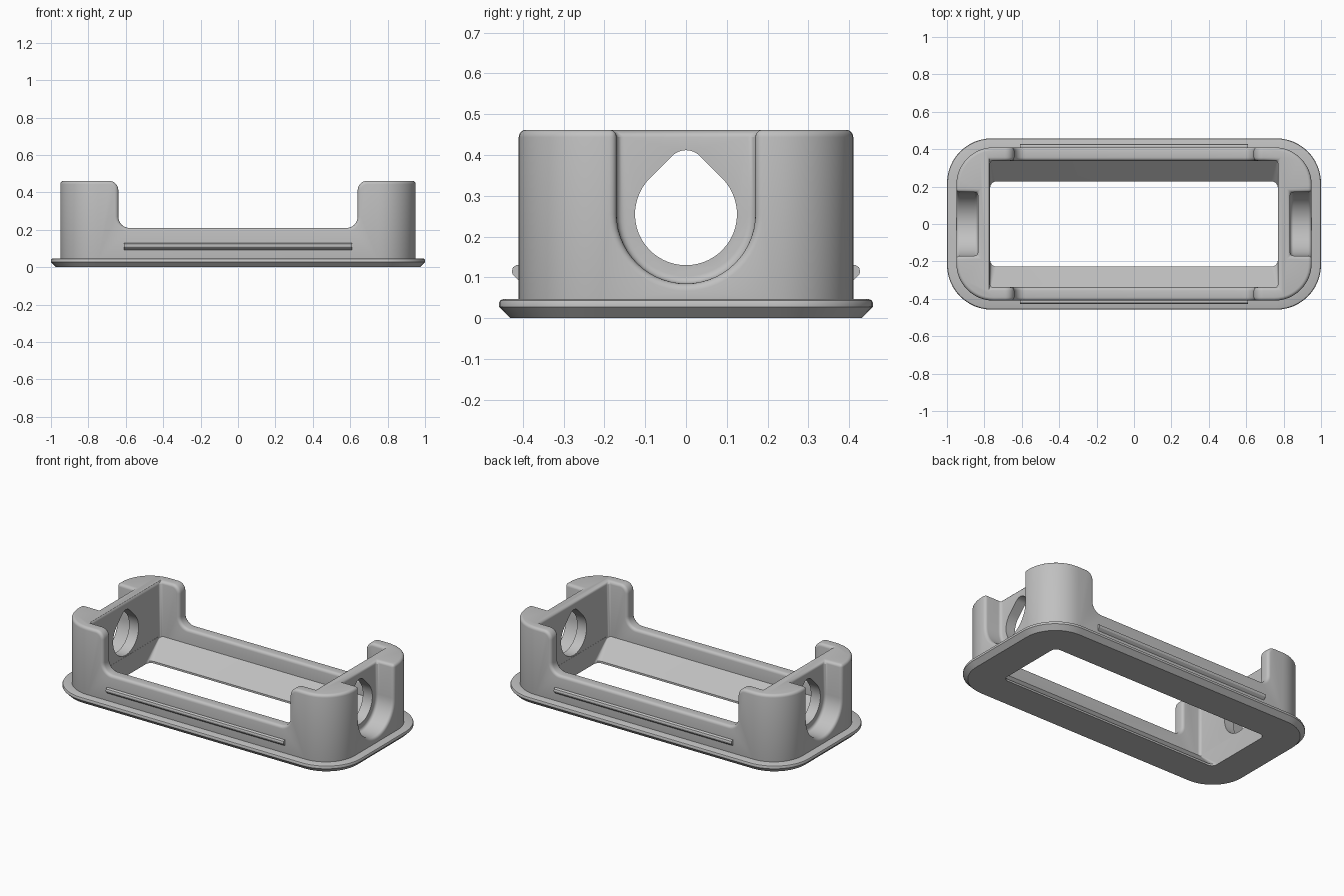
import bpy, bmesh
from math import sin, cos, radians

cube = bpy.data.objects.get("Cube")
if cube:
    bpy.data.objects.remove(cube, do_unlink=True)

grey = bpy.data.materials.new("light_grey")
grey.use_nodes = True
COLOUR = (0.53, 0.53, 0.53, 1)
grey.diffuse_color = COLOUR
grey.node_tree.nodes["Principled BSDF"].inputs["Base Color"].default_value = COLOUR


def make(name, bm):
    bmesh.ops.recalc_face_normals(bm, faces=bm.faces[:])
    mesh = bpy.data.meshes.new(name)
    bm.to_mesh(mesh)
    bm.free()
    mesh.materials.append(grey)
    obj = bpy.data.objects.new(name, mesh)
    bpy.context.collection.objects.link(obj)
    return obj


def arc(cx, cy, r, start, end, n=8):
    angles = [radians(start + (end - start) * i / n) for i in range(n + 1)]
    return [(cx + r * cos(a), cy + r * sin(a)) for a in angles]


def rounded_rect(hx, hy, r, n=12):
    pts = []
    for sx, sy, a in ((1, 1, 0), (-1, 1, 90), (-1, -1, 180), (1, -1, 270)):
        pts += arc(sx * (hx - r), sy * (hy - r), r, a, a + 90, n)
    return pts


def prism(name, pts, axis, lo, hi):
    """Extrude a profile along x, y or z."""
    place = {"x": lambda a, b, t: (t, a, b),
             "y": lambda a, b, t: (a, t, b),
             "z": lambda a, b, t: (a, b, t)}[axis]
    bm = bmesh.new()
    rings = [[bm.verts.new(place(a, b, t)) for a, b in pts] for t in (lo, hi)]
    for ring in rings:
        bm.faces.new(ring)
    for i in range(len(pts)):
        j = (i + 1) % len(pts)
        bm.faces.new((rings[0][i], rings[0][j], rings[1][j], rings[1][i]))
    return make(name, bm)


def apply(obj, mod):
    bpy.context.view_layer.objects.active = obj
    bpy.ops.object.modifier_apply(modifier=mod.name)


def cut(obj, cutter):
    mod = obj.modifiers.new("cut", "BOOLEAN")
    mod.operation = "DIFFERENCE"
    mod.solver = "EXACT"
    mod.object = cutter
    apply(obj, mod)
    bpy.data.objects.remove(cutter, do_unlink=True)


def smooth(obj):
    bpy.ops.object.select_all(action="DESELECT")
    obj.select_set(True)
    bpy.context.view_layer.objects.active = obj
    bpy.ops.object.shade_smooth_by_angle(angle=radians(30))


# Frame body: rounded block with a central cavity
body = prism("frame_body", rounded_rect(0.95, 0.41, 0.2), "z", 0.02, 0.462)
cavity = [(0.77, 0.338), (-0.77, 0.338), (-0.77, -0.338), (0.77, -0.338)]
cut(body, prism("cavity_cutter", cavity, "z", -0.2, 0.8))

# Wide notch that lowers both long walls between the corner posts
half = [(0.69, 0.6)] + arc(0.69, 0.412, 0.05, 90, 180) + arc(0.58, 0.27, 0.06, 0, -90)
notch = half + [(-x, z) for x, z in reversed(half)]
cut(body, prism("notch_cutter", notch, "y", -0.7, 0.7))

# Open-topped recess on the outside of each end
recess = [(0.17, 0.8), (-0.17, 0.8)] + arc(0, 0.255, 0.17, 180, 360, 28)
for side in (-1, 1):
    cut(body, prism("recess_cutter", recess, "x", side * 0.835, side * 1.2))

# Soft edges all round
bevel = body.modifiers.new("soft_edges", "BEVEL")
bevel.width = 0.018
bevel.segments = 4
bevel.limit_method = "ANGLE"
bevel.angle_limit = radians(35)
bevel.use_clamp_overlap = False
apply(body, bevel)

# Teardrop hole through both ends
teardrop = arc(0, 0.255, 0.125, 135, 405, 40) + arc(0, 0.364, 0.048, 45, 135)
for side in (-1, 1):
    cut(body, prism("hole_cutter", teardrop, "x", side * 0.6, side * 1.2))
smooth(body)

# Base flange with chamfered underside and sloped inner ledges: hx, hy, radius, z
sections = [
    (0.972, 0.430, 0.21, 0.0), (1.0, 0.458, 0.24, 0.028), (1.0, 0.458, 0.24, 0.038),
    (0.997, 0.455, 0.237, 0.044), (0.990, 0.448, 0.23, 0.047),
    (0.80, 0.36, 0.03, 0.047), (0.80, 0.36, 0.03, 0.122),
    (0.769, 0.339, 0.005, 0.122), (0.769, 0.228, 0.035, 0.012),
    (0.769, 0.228, 0.035, 0.0),
]
bm = bmesh.new()
rings = [[bm.verts.new((x, y, z)) for x, y in rounded_rect(hx, hy, r)]
         for hx, hy, r, z in sections]
for k, ring in enumerate(rings):
    after = rings[(k + 1) % len(rings)]
    for i in range(len(ring)):
        j = (i + 1) % len(ring)
        bm.faces.new((ring[i], ring[j], after[j], after[i]))
flange = make("base_flange", bm)
smooth(flange)

# Snap ridge along each long side
for name, side in (("front_snap_ridge", -1), ("back_snap_ridge", 1)):
    profile = [(0.40, 0.088), (0.41, 0.093), (0.425, 0.107), (0.427, 0.115),
               (0.424, 0.125), (0.416, 0.13), (0.40, 0.13)]
    ridge = prism(name, [(side * y, z) for y, z in profile], "x", -0.61, 0.61)
    smooth(ridge)
